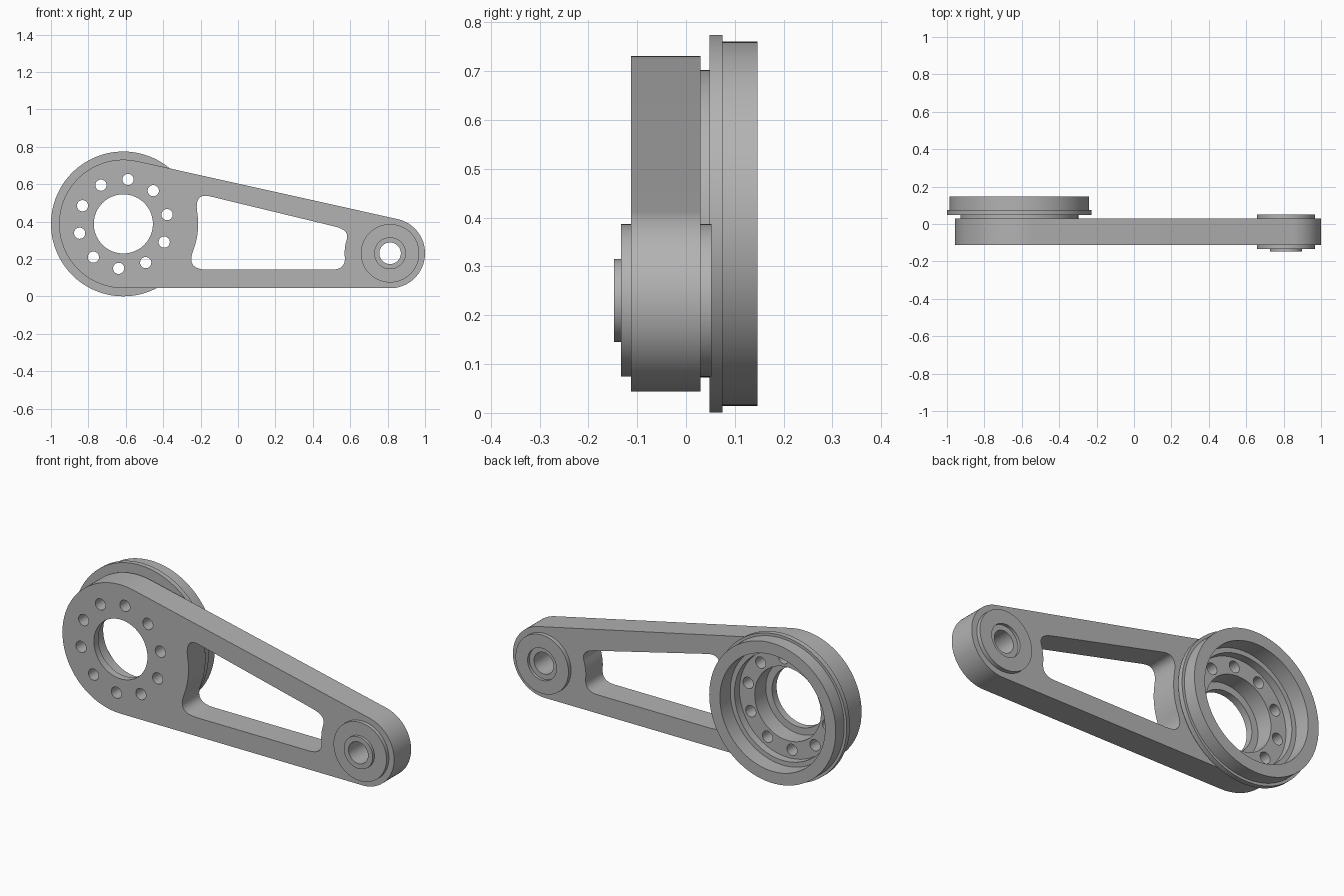
import bpy, bmesh, math
from mathutils import Vector

if "Cube" in bpy.data.objects:
    bpy.data.objects.remove(bpy.data.objects["Cube"])

BIG = (-0.613, 0.3875)    # x, z centre of the large end
SMALL = (0.813, 0.2305)   # x, z centre of the small end
R_BIG, R_SMALL = 0.3435, 0.187
FRONT, BACK = -0.113, 0.03

grey = bpy.data.materials.new("plain grey")
grey.diffuse_color = (0.45, 0.45, 0.45, 1)
grey.use_nodes = True
grey.node_tree.nodes["Principled BSDF"].inputs["Base Color"].default_value = grey.diffuse_color


def finish(name, bm):
    bmesh.ops.recalc_face_normals(bm, faces=bm.faces[:])
    mesh = bpy.data.meshes.new(name)
    bm.to_mesh(mesh)
    bm.free()
    mesh.materials.append(grey)
    ob = bpy.data.objects.new(name, mesh)
    bpy.context.collection.objects.link(ob)
    return ob


def prism(name, pts, y0, y1):
    """Extrude an x-z outline from y0 to y1."""
    bm = bmesh.new()
    face = bm.faces.new([bm.verts.new((x, y0, z)) for x, z in pts])
    out = bmesh.ops.extrude_face_region(bm, geom=[face])
    moved = [v for v in out["geom"] if isinstance(v, bmesh.types.BMVert)]
    bmesh.ops.translate(bm, verts=moved, vec=(0, y1 - y0, 0))
    return finish(name, bm)


def arc(c, r, a0, a1, n):
    return [(c[0] + r * math.cos(a0 + (a1 - a0) * i / n),
             c[1] + r * math.sin(a0 + (a1 - a0) * i / n)) for i in range(n + 1)]


def disc(name, c, r, y0, y1, n=96):
    return prism(name, arc(c, r, 0, math.tau, n)[:-1], y0, y1)


def lathe(name, c, profile, n=128):
    """Turn a closed (radius, y) profile around a y axis through c."""
    bm = bmesh.new()
    rings = [[bm.verts.new((x, y, z)) for x, z in arc(c, r, 0, math.tau, n)[:-1]]
             for r, y in profile]
    for a, b in zip(rings, rings[1:] + rings[:1]):
        for i in range(n):
            j = (i + 1) % n
            bm.faces.new((a[i], a[j], b[j], b[i]))
    return finish(name, bm)


def corner(p, q, r, n=8):
    p, q, r = Vector(p), Vector(q), Vector(r)
    return [tuple(p * (1 - t) ** 2 + q * 2 * t * (1 - t) + r * t * t)
            for t in (i / n for i in range(n + 1))]


def cut(ob, cutter):
    cutter.hide_render = True
    mod = ob.modifiers.new("cut", 'BOOLEAN')
    mod.operation, mod.solver, mod.object = 'DIFFERENCE', 'EXACT', cutter
    bpy.context.view_layer.objects.active = ob
    bpy.ops.object.modifier_apply(modifier=mod.name)
    bpy.data.objects.remove(cutter)


# Arm: two round ends joined by tangent lines
dx, dz = SMALL[0] - BIG[0], SMALL[1] - BIG[1]
axis = math.atan2(dz, dx)
spread = math.acos((R_BIG - R_SMALL) / math.hypot(dx, dz))
outline = arc(BIG, R_BIG, axis + spread, axis - spread + math.tau, 72)
outline += arc(SMALL, R_SMALL, axis - spread, axis + spread, 48)
arm = prism("arm", outline, FRONT, BACK)

# Window with sides that follow the round ends
rad = math.radians
left = arc(BIG, 0.40, rad(-21.6), rad(9.6), 12)
right = arc(SMALL, 0.243, rad(163), rad(185), 6)
window = corner((-0.165, 0.143), (-0.278, 0.143), left[0])
window += left[1:-1]
window += corner(left[-1], (-0.233, 0.555), (-0.15, 0.535))
window += corner((0.52, 0.373), (0.60, 0.353), right[0])
window += right[1:-1]
window += corner(right[-1], (0.577, 0.143), (0.50, 0.143))
cut(arm, prism("window_cutter", window, -0.3, 0.3))

# Large end: shallow seat, counterbore, through bore and ten bolt holes
cut(arm, disc("seat_cutter", BIG, 0.285, 0.018, 0.3, 128))
cut(arm, disc("counterbore_cutter", BIG, 0.195, -0.075, 0.3))
cut(arm, disc("bore_cutter", BIG, 0.158, -0.3, 0.3))
for p in arc(BIG, 0.239, rad(84), rad(84) + math.tau, 10)[:-1]:
    cut(arm, disc("bolt_cutter", p, 0.03, -0.3, 0.3, 32))

# Small end: socket for the hub
cut(arm, disc("hub_cutter", SMALL, 0.15, -0.3, 0.3))

# Flanged ring on the back of the large end
ring = lathe("flanged_ring", BIG, [
    (0.285, 0.025), (0.315, 0.025), (0.315, 0.048), (0.387, 0.048),
    (0.387, 0.075), (0.373, 0.075), (0.373, 0.147), (0.31, 0.147),
    (0.31, 0.06), (0.285, 0.06)])

# Stepped hub through the small end
hub = lathe("hub", SMALL, [
    (0.0575, -0.148), (0.085, -0.148), (0.085, -0.133), (0.156, -0.133),
    (0.156, 0.052), (0.085, 0.052), (0.085, 0.037), (0.0575, 0.037)])

# Smooth curved walls, sharp edges
for ob in (arm, ring, hub):
    bpy.ops.object.select_all(action='DESELECT')
    ob.select_set(True)
    bpy.context.view_layer.objects.active = ob
    bpy.ops.object.shade_smooth_by_angle(angle=rad(30))
